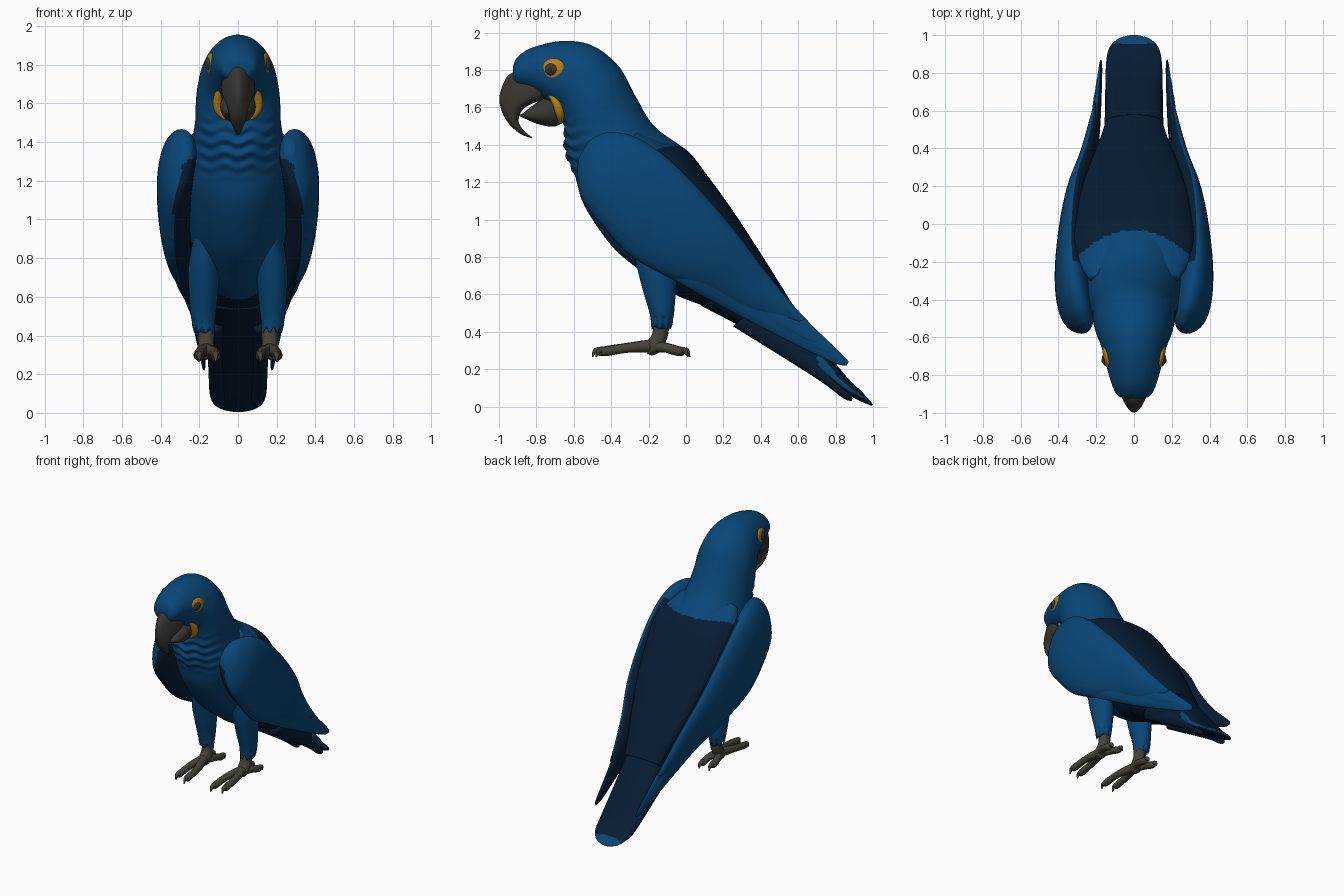
import bpy, bmesh, math
from mathutils import Vector


def material(name, rgb):
    m = bpy.data.materials.new(name)
    m.diffuse_color = (*rgb, 1)
    return m


BLUE = material("feather blue", (0.0025, 0.062, 0.185))
DARK = material("dark navy feathers", (0.002, 0.012, 0.033))
GOLD = material("golden skin", (0.48, 0.215, 0.008))
BEAK = material("beak charcoal", (0.042, 0.038, 0.031))
FOOT = material("foot grey", (0.062, 0.055, 0.042))
BLACK = material("claw black", (0.02, 0.019, 0.018))


def finish(bm, name, mats, rule=None):
    bmesh.ops.recalc_face_normals(bm, faces=bm.faces)
    bm.normal_update()
    for f in bm.faces:
        f.smooth = True
        if rule:
            f.material_index = int(rule(f.calc_center_median(), f.normal))
    me = bpy.data.meshes.new(name)
    bm.to_mesh(me)
    bm.free()
    for m in mats:
        me.materials.append(m)
    ob = bpy.data.objects.new(name, me)
    bpy.context.collection.objects.link(ob)
    return ob


def catmull(rows, sub):
    out = []
    for i in range(len(rows) - 1):
        a, b, c, d = (rows[max(0, min(len(rows) - 1, i + k))] for k in (-1, 0, 1, 2))
        for s in range(sub):
            t = s / sub
            out.append([0.5 * (2 * q + (r - p) * t + (2 * p - 5 * q + 4 * r - u) * t * t
                        + (3 * q - p - 3 * r + u) * t ** 3) for p, q, r, u in zip(a, b, c, d)])
    return out + [list(rows[-1])]


def skin(rings, name, mats, rule=None):
    """Joins rings of points into a closed smooth skin."""
    bm = bmesh.new()
    rings = [[bm.verts.new(p) for p in r] for r in rings]
    n = len(rings[0])
    for r, q in zip(rings, rings[1:]):
        for k in range(n):
            bm.faces.new((r[k], r[(k + 1) % n], q[(k + 1) % n], q[k]))
    bm.faces.new(rings[0])
    bm.faces.new(rings[-1])
    return finish(bm, name, mats, rule)


def loft(name, rows, mats, rule=None, side=1, n=40, sub=6, power=1.0, tweak=None):
    """Rows are (y, z of upper edge, y, z of lower edge, centre x, half width)."""
    rings = []
    for y1, z1, y2, z2, cx, w in catmull(rows, sub):
        ring = []
        for k in range(n):
            a = math.tau * k / n
            c, s = math.cos(a), math.sin(a)
            c = math.copysign(abs(c) ** power, c)
            s = math.copysign(abs(s) ** power, s)
            p = Vector((side * (cx + max(w, 0.002) * s),
                        (y1 + y2) / 2 + (y1 - y2) / 2 * c, (z1 + z2) / 2 + (z1 - z2) / 2 * c))
            ring.append(tweak(p, a) if tweak else p)
        rings.append(ring)
    return skin(rings, name, mats, rule)


def tube(name, pts, mat, side=1):
    """Round tube through (x, y, z, radius) points."""
    path = catmull(pts, 5)
    rings = []
    for i, p in enumerate(path):
        d = Vector(path[min(i + 1, len(path) - 1)][:3]) - Vector(path[max(i - 1, 0)][:3])
        q = d.to_track_quat('Z', 'Y')
        ring = []
        for k in range(12):
            a = math.tau * k / 12
            v = Vector(p[:3]) + q @ Vector((math.cos(a), math.sin(a), 0)) * p[3]
            v.x *= side
            ring.append(v)
        rings.append(ring)
    return skin(rings, name, [mat])


def ball(name, loc, scale, mat, turn=0.0):
    bm = bmesh.new()
    bmesh.ops.create_uvsphere(bm, u_segments=24, v_segments=16, radius=1)
    ob = finish(bm, name, [mat])
    ob.location, ob.scale, ob.rotation_euler = loc, scale, (0, 0, turn)


# Head and body in one loft, with ruffled throat and dark back
def ruffle(p, a):
    if 1.2 < p.z < 1.56 and p.y < -0.4:
        fade = math.sin(math.pi * (p.z - 1.2) / 0.36) * min(1, (-0.4 - p.y) / 0.12)
        p.y -= 0.009 * fade * math.sin(95 * p.z + 1.2 * math.cos(45 * p.x))
    return p


def back(c, n):
    return c.y > -0.03 - 1.6 * c.x ** 2


loft("body", [
    (-0.925, 1.82, -0.925, 1.78, 0, 0.03), (-0.90, 1.87, -0.91, 1.72, 0, 0.09),
    (-0.82, 1.92, -0.80, 1.67, 0, 0.13), (-0.66, 1.955, -0.68, 1.57, 0, 0.166),
    (-0.50, 1.93, -0.65, 1.48, 0, 0.2), (-0.36, 1.82, -0.65, 1.41, 0, 0.217),
    (-0.27, 1.66, -0.635, 1.33, 0, 0.222), (-0.17, 1.50, -0.59, 1.22, 0, 0.245),
    (0.0, 1.37, -0.555, 1.10, 0, 0.262), (0.12, 1.22, -0.48, 0.97, 0, 0.262),
    (0.25, 1.04, -0.37, 0.83, 0, 0.25), (0.38, 0.84, -0.22, 0.71, 0, 0.23),
    (0.48, 0.68, -0.06, 0.60, 0, 0.19), (0.55, 0.56, 0.15, 0.52, 0, 0.15)],
    [BLUE, DARK], back, n=96, sub=14, tweak=ruffle)

# Mantle of dark feathers bridging the wings
loft("mantle", [
    (-0.25, 1.485, -0.33, 1.38, 0, 0.24), (-0.13, 1.425, -0.26, 1.29, 0, 0.295),
    (0.0, 1.375, -0.17, 1.21, 0, 0.318), (0.12, 1.228, -0.06, 1.06, 0, 0.31),
    (0.25, 1.048, 0.10, 0.91, 0, 0.28), (0.38, 0.85, 0.24, 0.74, 0, 0.235),
    (0.50, 0.66, 0.40, 0.57, 0, 0.18), (0.58, 0.53, 0.50, 0.46, 0, 0.15)],
    [BLUE, DARK], back, n=80, sub=12)

# Tail: long central feathers, blue at the tip and along the edges
loft("tail", [
    (0.42, 0.72, 0.08, 0.54, 0, 0.17), (0.55, 0.55, 0.38, 0.38, 0, 0.16),
    (0.70, 0.36, 0.61, 0.23, 0, 0.15), (0.85, 0.17, 0.78, 0.11, 0, 0.15),
    (0.94, 0.08, 0.90, 0.045, 0, 0.135), (0.985, 0.03, 0.965, 0.015, 0, 0.09),
    (1.0, 0.012, 0.995, 0.004, 0, 0.03)],
    [DARK, BLUE], lambda c, n: (c.y > 0.955 and n.z > 0) or (c.y > 0.7 and abs(c.x) > 0.12 and abs(n.z) < 0.3),
    power=0.75, sub=9)


# Upper beak hook, narrowing to its front ridge, and lower beak
def ridge(p, a):
    p.x *= 1 - 0.45 * max(0, min(1, (-0.78 - p.y) / 0.2)) * (p.z > 1.3)
    return p


loft("upper_beak", [
    (-0.90, 1.80, -0.78, 1.79, 0, 0.055), (-0.96, 1.76, -0.72, 1.71, 0, 0.09),
    (-0.997, 1.66, -0.74, 1.655, 0, 0.1), (-0.985, 1.58, -0.86, 1.60, 0, 0.085),
    (-0.945, 1.51, -0.895, 1.53, 0, 0.06), (-0.88, 1.455, -0.865, 1.475, 0, 0.026),
    (-0.82, 1.435, -0.82, 1.438, 0, 0.004)], [BEAK], tweak=ridge)
loft("lower_beak", [
    (-0.65, 1.65, -0.65, 1.52, 0, 0.08), (-0.73, 1.665, -0.71, 1.497, 0, 0.092),
    (-0.82, 1.61, -0.79, 1.51, 0, 0.08), (-0.87, 1.57, -0.85, 1.535, 0, 0.05),
    (-0.89, 1.56, -0.888, 1.552, 0, 0.01)], [BEAK])

COVERTS = [
    (-0.52, 1.42, -0.575, 1.33, 0.265, 0.03), (-0.43, 1.465, -0.58, 1.22, 0.285, 0.07),
    (-0.28, 1.445, -0.55, 1.10, 0.315, 0.09), (-0.10, 1.33, -0.45, 0.97, 0.33, 0.09),
    (0.10, 1.13, -0.30, 0.81, 0.325, 0.08), (0.27, 0.93, -0.09, 0.69, 0.30, 0.068),
    (0.42, 0.73, 0.13, 0.60, 0.25, 0.053), (0.55, 0.57, 0.33, 0.51, 0.22, 0.036),
    (0.64, 0.47, 0.60, 0.45, 0.205, 0.012)]
FLIGHT = [
    (-0.10, 0.90, -0.22, 0.77, 0.32, 0.03), (0.10, 0.80, 0.0, 0.64, 0.29, 0.038),
    (0.35, 0.66, 0.20, 0.53, 0.235, 0.034), (0.55, 0.55, 0.45, 0.40, 0.205, 0.025),
    (0.72, 0.39, 0.65, 0.30, 0.188, 0.017), (0.84, 0.275, 0.80, 0.23, 0.178, 0.01),
    (0.87, 0.24, 0.86, 0.22, 0.175, 0.004)]
THIGH = [
    (-0.30, 0.95, 0.05, 0.88, 0.15, 0.08), (-0.27, 0.78, -0.04, 0.70, 0.175, 0.082),
    (-0.23, 0.62, -0.055, 0.60, 0.178, 0.074), (-0.195, 0.50, -0.065, 0.49, 0.18, 0.063),
    (-0.185, 0.43, -0.08, 0.43, 0.175, 0.052)]


def ragged(p, a):
    if p.z < 0.47:
        p.z += 0.018 * math.sin(8 * a)
    return p


for s, tag in ((1, "right"), (-1, "left")):
    # Wing: coverts over tiers of flight feathers, dark on the inner side
    def inner(c, n, s=s):
        return n.x * s < 0.2 and (c.y > -0.2 or c.z < 1.34 - 0.5 * n.z)
    loft("wing_coverts_" + tag, COVERTS, [BLUE, DARK], inner, s, sub=10)
    loft("flight_feathers_" + tag, FLIGHT, [BLUE, DARK], inner, s)
    for k in (1, 2):
        tier = [(y1 - 0.08 * k, z1 + 0.05 * k, y2 - 0.08 * k, z2 + 0.062 * k, x + 0.013 * k, w)
                for y1, z1, y2, z2, x, w in FLIGHT]
        loft(f"secondary_feathers_{k}_{tag}", tier, [BLUE, DARK], inner, s)
    # Flank tail feather
    loft("side_tail_feather_" + tag, [
        (0.40, 0.55, 0.25, 0.43, 0.11, 0.045), (0.60, 0.36, 0.50, 0.275, 0.115, 0.04),
        (0.78, 0.19, 0.72, 0.135, 0.11, 0.04), (0.87, 0.09, 0.84, 0.045, 0.10, 0.03),
        (0.89, 0.045, 0.885, 0.03, 0.10, 0.008)], [DARK], None, s)
    # Feathered thigh, shank, toes and claws
    loft("thigh_" + tag, THIGH, [BLUE], None, s, tweak=ragged)
    tube("shank_" + tag, [(0.165, -0.13, 0.48, 0.045), (0.165, -0.14, 0.38, 0.042),
                          (0.165, -0.18, 0.315, 0.042), (0.165, -0.21, 0.305, 0.02)], FOOT, s)
    for i, (x, y) in enumerate(((0.2, -0.43), (0.115, -0.45), (0.205, -0.04), (0.125, -0.03))):
        d = math.copysign(1, y + 0.18)
        xm, ym = (x + 0.165) / 2 + (x - 0.165) * 0.3, (y - 0.18) / 2
        tube(f"toe_{i}_{tag}", [(0.165, -0.18, 0.325, 0.036), (xm, ym, 0.315, 0.026),
                                (x, y, 0.295, 0.025), (x, y + d * 0.02, 0.293, 0.015)], FOOT, s)
        tube(f"claw_{i}_{tag}", [(x, y, 0.303, 0.018), (x, y + d * 0.035, 0.298, 0.014),
                                 (x, y + d * 0.05, 0.265, 0.003)], FOOT, s)
    # Golden cheek crescent and eye
    tube("cheek_patch_" + tag, [(0.085, -0.735, 1.685, 0.012), (0.103, -0.695, 1.63, 0.024),
                                (0.1, -0.675, 1.57, 0.024), (0.065, -0.67, 1.52, 0.012)], GOLD, s)
    ball("eye_ring_" + tag, (s * 0.141, -0.708, 1.803), (0.021, 0.066, 0.058), GOLD, -0.22 * s)
    ball("eye_" + tag, (s * 0.147, -0.72, 1.803), (0.023, 0.036, 0.034), BEAK, -0.22 * s)
    ball("pupil_" + tag, (s * 0.155, -0.722, 1.803), (0.018, 0.017, 0.017), BLACK, -0.22 * s)
